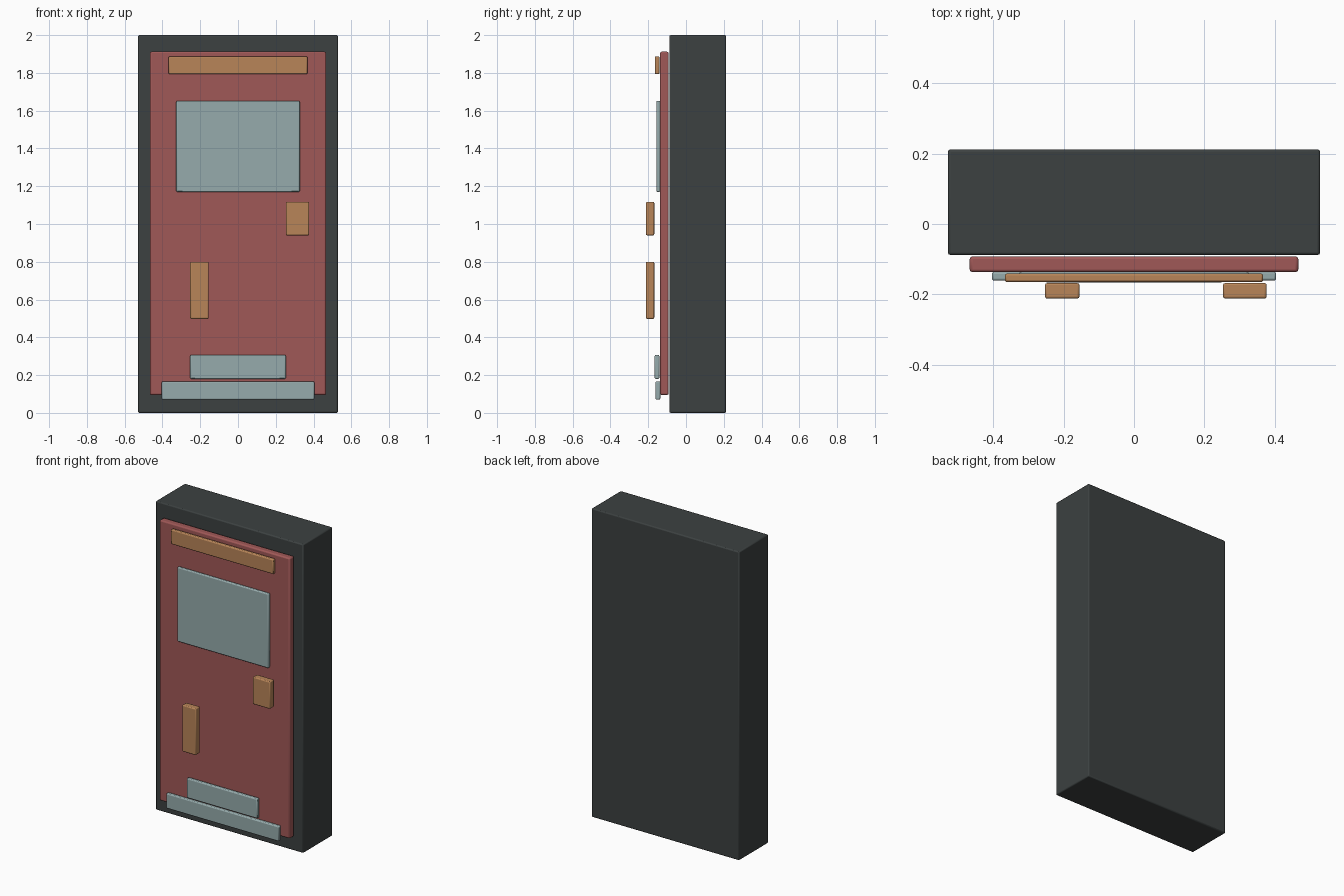
import bpy

if "Cube" in bpy.data.objects:
    bpy.data.objects.remove(bpy.data.objects["Cube"])


def material(name, rgb):
    # sRGB 0-255 to linear
    lin = [((c / 255 + 0.055) / 1.055) ** 2.4 for c in rgb]
    m = bpy.data.materials.new(name)
    m.diffuse_color = (*lin, 1)
    m.use_nodes = True
    m.node_tree.nodes["Principled BSDF"].inputs["Base Color"].default_value = m.diffuse_color
    return m


charcoal = material("charcoal", (60, 65, 65))
red = material("faded_red", (160, 88, 87))
brass = material("brass", (184, 133, 88))
glass = material("pale_glass", (150, 171, 172))


def box(name, x, y, z, mat, bevel=0.006):
    """Bevelled box from (min, max) ranges."""
    bpy.ops.mesh.primitive_cube_add(
        size=1, location=[(a + b) / 2 for a, b in (x, y, z)])
    ob = bpy.context.object
    ob.name = name
    ob.scale = [b - a for a, b in (x, y, z)]
    bpy.ops.object.transform_apply(location=False, rotation=False, scale=True)
    mod = ob.modifiers.new("edge_bevel", 'BEVEL')
    mod.width = bevel
    mod.segments = 2
    ob.data.materials.append(mat)
    bpy.ops.object.shade_smooth_by_angle()
    return ob


# Main cabinet and front door
box("cabinet", (-0.529, 0.529), (-0.088, 0.212), (0, 2), charcoal, 0.007)
box("front_door", (-0.467, 0.467), (-0.137, -0.092), (0.095, 1.912), red, 0.008)

# Top sign and display window
box("top_sign", (-0.367, 0.367), (-0.165, -0.141), (1.793, 1.888), brass)
box("display_window", (-0.327, 0.327), (-0.157, -0.137), (1.17, 1.652), glass)

# Standing-off controls
box("control_box", (0.253, 0.377), (-0.212, -0.168), (0.94, 1.117), brass)
box("handle", (-0.253, -0.155), (-0.212, -0.168), (0.498, 0.8), brass)

# Delivery flap and kick plate
box("delivery_flap", (-0.253, 0.253), (-0.166, -0.141), (0.18, 0.307), glass)
box("kick_plate", (-0.404, 0.404), (-0.161, -0.136), (0.07, 0.167), glass)
